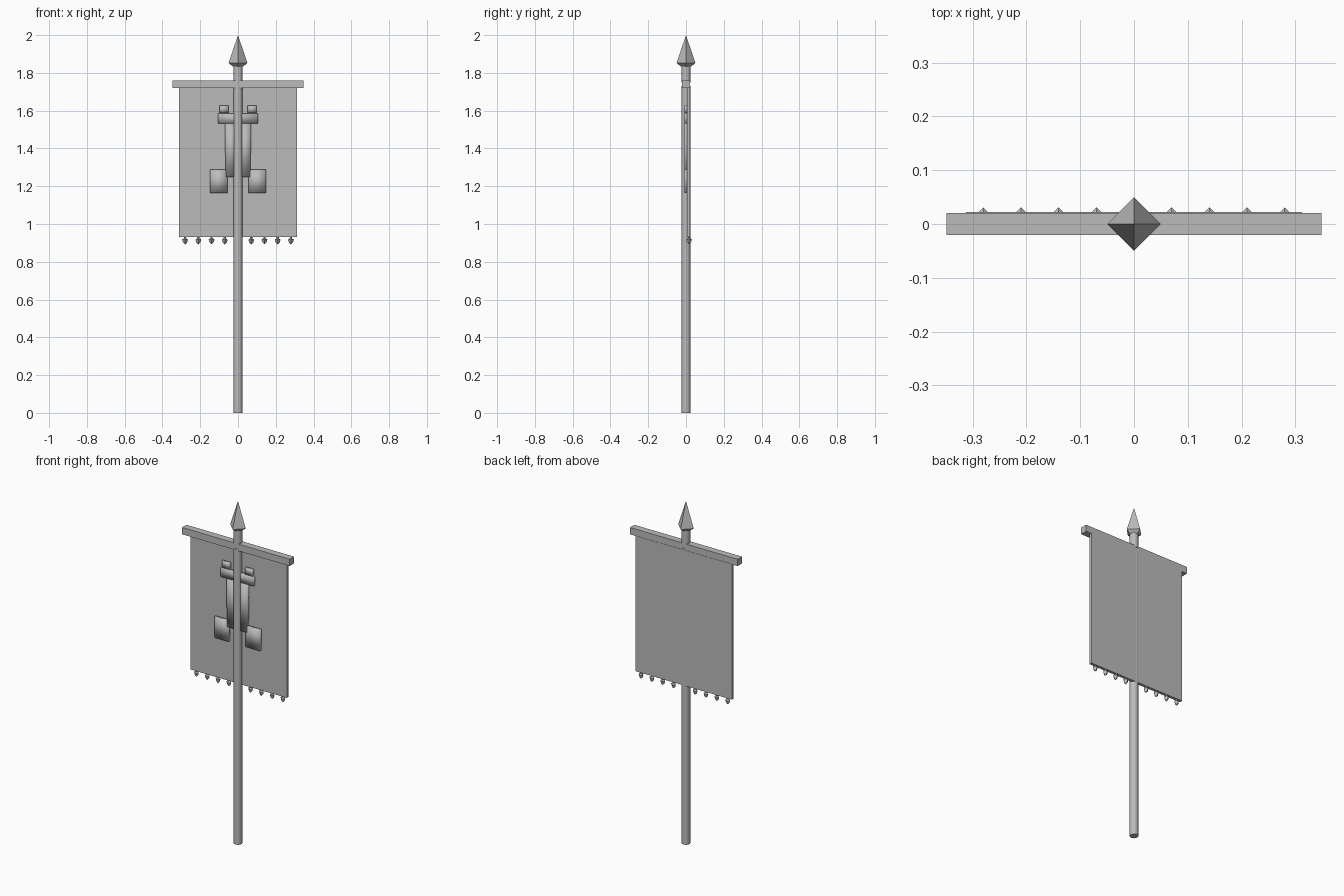
import bpy, bmesh, math

cube = bpy.data.objects.get("Cube")
if cube:
    bpy.data.objects.remove(cube, do_unlink=True)

grey = bpy.data.materials.new("plain grey")
grey.use_nodes = True
COLOUR = (0.5, 0.5, 0.5, 1)
grey.diffuse_color = COLOUR
grey.node_tree.nodes["Principled BSDF"].inputs["Base Color"].default_value = COLOUR


def finish(name, bm, smooth=False):
    bmesh.ops.recalc_face_normals(bm, faces=bm.faces)
    mesh = bpy.data.meshes.new(name)
    bm.to_mesh(mesh)
    bm.free()
    for face in mesh.polygons:
        face.use_smooth = smooth
    mesh.materials.append(grey)
    obj = bpy.data.objects.new(name, mesh)
    bpy.context.collection.objects.link(obj)
    return obj


def prism(name, outline, y0, y1, smooth=False):
    """Extrude an (x, z) outline from y0 to y1."""
    bm = bmesh.new()
    front = bm.faces.new([bm.verts.new((x, y0, z)) for x, z in outline])
    ext = bmesh.ops.extrude_face_region(bm, geom=[front])
    for v in ext["geom"]:
        if isinstance(v, bmesh.types.BMVert):
            v.co.y = y1
    return finish(name, bm, smooth)


def box(name, x0, x1, y0, y1, z0, z1, smooth=False):
    return prism(name, [(x0, z0), (x1, z0), (x1, z1), (x0, z1)], y0, y1, smooth)


def lathe(name, profile, sides, x=0, y=0):
    """Spin a (radius, z) profile into a solid with flat sides."""
    bm = bmesh.new()
    rings = []
    for r, z in profile:
        turns = [2 * math.pi * i / sides for i in range(sides)]
        rings.append([bm.verts.new((x + r * math.cos(a), y + r * math.sin(a), z)) for a in turns])
    for low, high in zip(rings, rings[1:]):
        for i in range(sides):
            j = (i + 1) % sides
            bm.faces.new((low[i], low[j], high[j], high[i]))
    bm.faces.new(rings[0])
    bm.faces.new(rings[-1])
    bmesh.ops.remove_doubles(bm, verts=bm.verts, dist=1e-5)
    return finish(name, bm)


# Pole, interrupted by the crossbar, and spearhead
POLE = 0.024
for name, z0, z1 in (("lower_pole", 0, 1.73), ("upper_pole", 1.75, 1.845)):
    pole = lathe(name, [(POLE, z0), (POLE, z1)], 8)
    for face in pole.data.polygons:
        face.use_smooth = abs(face.normal.z) < 0.5
    for edge in pole.data.edges:
        a, b = (pole.data.vertices[i].co for i in edge.vertices)
        edge.use_edge_sharp = abs(a.z - b.z) < 0.001
lathe("spearhead", [(POLE, 1.832), (0.05, 1.852), (0, 2.0)], 4)

# Crossbar and cloth
box("crossbar", -0.348, 0.348, -0.02, 0.0205, 1.72, 1.76)
box("banner_cloth", -0.312, 0.312, 0.005, 0.022, 0.93, 1.722)

# Emblem, mirrored about the pole
FRONT, BACK = -0.008, 0.006
box("emblem_band", -0.106, 0.106, FRONT, BACK, 1.532, 1.586, True)
leg = [(0.012, 1.25), (0.064, 1.25), (0.068, 1.39), (0.068, 1.535), (0.012, 1.535)]
for side, s in (("left", 1), ("right", -1)):
    box("emblem_peg_" + side, s * 0.05, s * 0.099, FRONT, BACK, 1.588, 1.627, True)
    prism("emblem_leg_" + side, [(s * x, z) for x, z in leg], FRONT, BACK, True)
    box("emblem_foot_" + side, s * 0.055, s * 0.148, FRONT, BACK, 1.165, 1.288, True)

# Tassels along the hem
tassel = [(0.006, 0.935), (0.006, 0.925), (0.0155, 0.917), (0.011, 0.903), (0, 0.892)]
for i in range(1, 5):
    for side, s in (("left", 1), ("right", -1)):
        lathe(f"tassel_{side}_{i}", tassel, 4, s * 0.07 * i, 0.0155)
